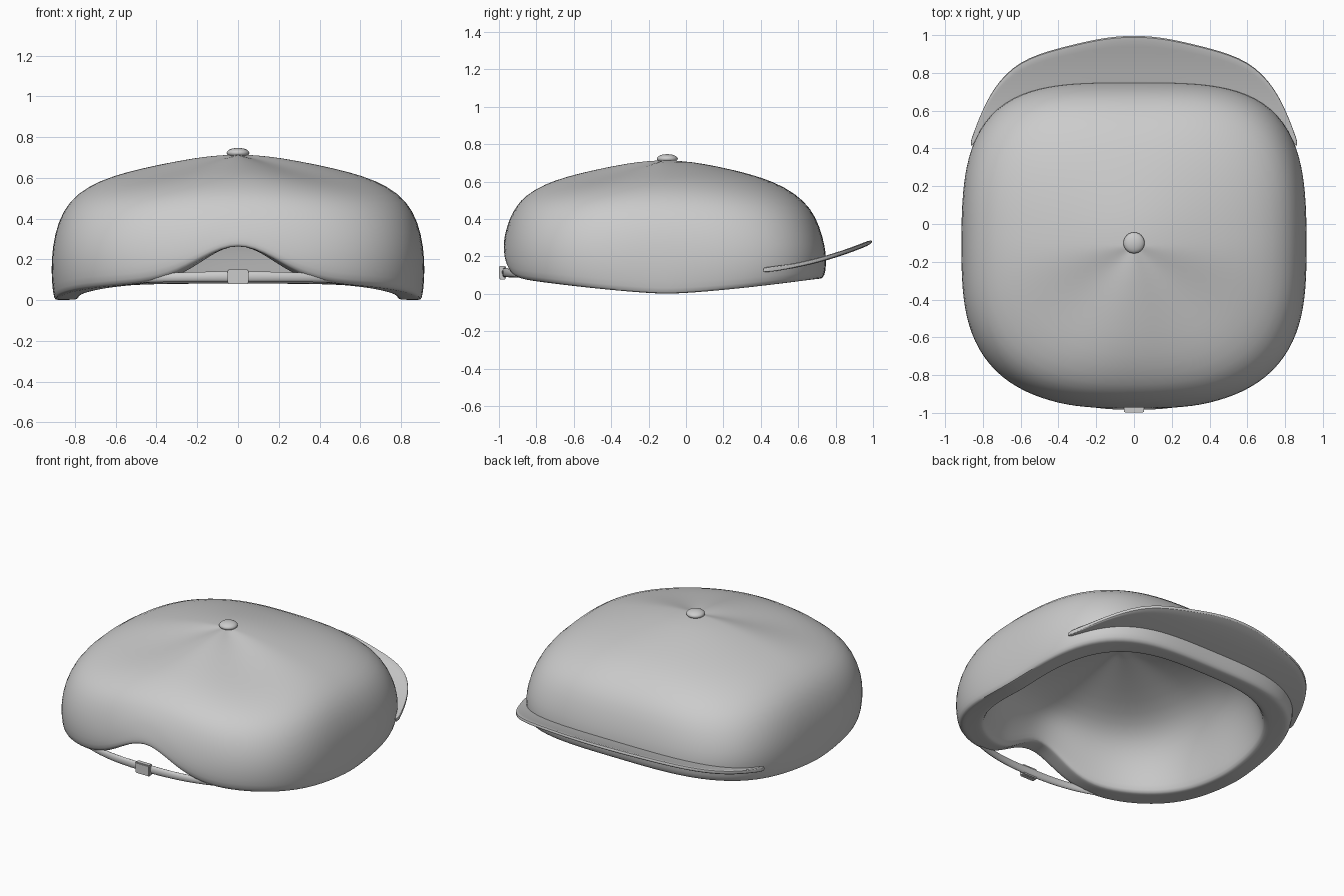
import bpy, bmesh, math
from mathutils import Vector

if "Cube" in bpy.data.objects:
    bpy.data.objects.remove(bpy.data.objects["Cube"])

CY, RX, RY = -0.114, 0.915, 0.868     # crown centre and half sizes

grey = bpy.data.materials.new("light_grey")
grey.use_nodes = True
grey.diffuse_color = (0.6, 0.6, 0.6, 1)
grey.node_tree.nodes["Principled BSDF"].inputs["Base Color"].default_value = (0.6, 0.6, 0.6, 1)


def finish(name, bm, subdiv=0, angle=40):
    bmesh.ops.remove_doubles(bm, verts=bm.verts, dist=1e-5)
    bmesh.ops.recalc_face_normals(bm, faces=bm.faces)
    mesh = bpy.data.meshes.new(name)
    bm.to_mesh(mesh)
    bm.free()
    mesh.materials.append(grey)
    ob = bpy.data.objects.new(name, mesh)
    bpy.context.collection.objects.link(ob)
    if subdiv:
        mod = ob.modifiers.new("smooth", "SUBSURF")
        mod.levels = mod.render_levels = subdiv
    bpy.ops.object.select_all(action="DESELECT")
    ob.select_set(True)
    bpy.context.view_layer.objects.active = ob
    bpy.ops.object.shade_smooth_by_angle(angle=math.radians(angle))
    return ob


def skin(rows, caps=False):
    """Bridge closed rings of points into a surface."""
    bm = bmesh.new()
    vs = [[bm.verts.new(p) for p in row] for row in rows]
    n = len(rows[0])
    for a, b in zip(vs, vs[1:]):
        for i in range(n):
            j = (i + 1) % n
            bm.faces.new((a[i], a[j], b[j], b[i]))
    if caps:
        bm.faces.new(vs[0])
        bm.faces.new(vs[-1])
    return bm


def outline(ang, f=1.0):
    """Rounded-square plan, rounder toward the apex."""
    c, s = math.cos(ang), math.sin(ang)
    p = 2 + (1.2 + 0.4 * s) * f ** 3
    r = f * (abs(c / RX) ** p + abs(s / RY) ** p) ** (-1 / p)
    return r * c, CY + r * s


def rim_height(ang):
    x, y = outline(ang)
    h = 0.1 * abs(y + 0.1) ** 1.35
    if y < 0:
        h += 0.185 * math.exp(-(x / 0.27) ** 2)
    return h


# Crown profiles as (fraction of plan, height): outer shell, flat lip, lining
outer = [(0, .715), (.1, .71), (.22, .70), (.44, .662), (.6, .628), (.74, .587),
         (.86, .525), (.94, .44), (.985, .32), (1, .2), (1, .1), (.99, .02)]
lip = [(.982, 0), (.96, 0), (.9, 0), (.865, .002)]
lining = [(.85, .012), (.835, .1), (.815, .2), (.785, .3), (.73, .4),
          (.62, .485), (.42, .545), (.2, .583), (0, .597)]
N, KNEE = 64, 0.5


def wall(h):
    """Outer plan fraction at a height on the side wall."""
    low = outer[6:]
    for (f1, z1), (f0, z0) in zip(low, low[1:]):
        if h >= z0:
            return f0 + (f1 - f0) * (h - z0) / (z1 - z0)
    return low[-1][0]


rows = []
for k, (f, z) in enumerate(outer + lip + lining):
    row = []
    for i in range(N):
        a = 2 * math.pi * i / N
        s = math.sin(a)
        rim = rim_height(a)
        h = z if z > KNEE else rim + z * (KNEE - rim) / KNEE
        g = f
        if 6 < k < len(outer) + 2:
            tuck = 0.03 * abs(s) * max(0, 1 - h / 0.2)
            g = (wall(h) if k < len(outer) else f) - tuck
        x, y = outline(a, g)
        fade = min(1, z / 0.3)
        h -= 0.05 * max(s, 0) * g ** 4 * fade
        if s < 0:
            h -= 0.12 * math.sin(2 * a) ** 2 * g * (1 - g) * fade
        row.append((x, y, h))
    rows.append(row)
finish("crown", skin(rows), 1, 60)

# Top button
bm = bmesh.new()
bmesh.ops.create_uvsphere(bm, u_segments=24, v_segments=12, radius=1)
for v in bm.verts:
    v.co = Vector((v.co.x * 0.056, v.co.y * 0.056 - 0.1, v.co.z * 0.025 + 0.722))
finish("top_button", bm)

# Visor: sheet from inside the crown out to the curved edge
half = [(0, 1.0), (.1, .995), (.2, .98), (.3, .957), (.4, .932), (.5, .903), (.6, .86),
        (.68, .795), (.74, .72), (.785, .64), (.82, .56), (.85, .48), (.865, .44)]
edge = [(-x, y) for x, y in half[:0:-1]] + half


def visor_z(y):
    t = max(0, y - 0.42)
    return 0.128 + 0.1 * t + 0.285 * t * t


rows = []
for x, y in edge:
    back = CY + RY * (1 - abs(x / RX) ** 3.6) ** (1 / 3.6) - 0.05
    back = min(max(back, 0.41), y - 0.02)
    ys = [back + (y - back) * k / 5 for k in range(6)]
    rows.append([(x, v, visor_z(v) + 0.013) for v in ys] +
                [(x, v, visor_z(v) - 0.013) for v in reversed(ys)])
finish("visor", skin(rows, caps=True), 1, 50)

# Adjusting strap across the opening, tucked under the lip at both ends
rows = []
for i in range(25):
    x = -0.6 + 1.2 * i / 24
    u = abs(x / 0.6)
    y = CY - RY * (1 - abs(x / RX) ** 2.8) ** (1 / 2.8) + 0.012 + 0.06 * u * u
    z = 0.115 - 0.012 * u * u
    h = 0.027 - 0.007 * u
    ring = [2 * math.pi * k / 12 for k in range(12)]
    rows.append([(x, y + 0.014 * math.cos(t), z + h * math.sin(t)) for t in ring])
finish("strap", skin(rows, caps=True))

# Strap clasp
bm = bmesh.new()
bmesh.ops.create_cube(bm, size=1)
for v in bm.verts:
    v.co = Vector((v.co.x * 0.104, v.co.y * 0.036 - 0.981, v.co.z * 0.072 + 0.114))
bmesh.ops.bevel(bm, geom=list(bm.edges), offset=0.005, segments=2, affect="EDGES")
finish("strap_clasp", bm, angle=30)
